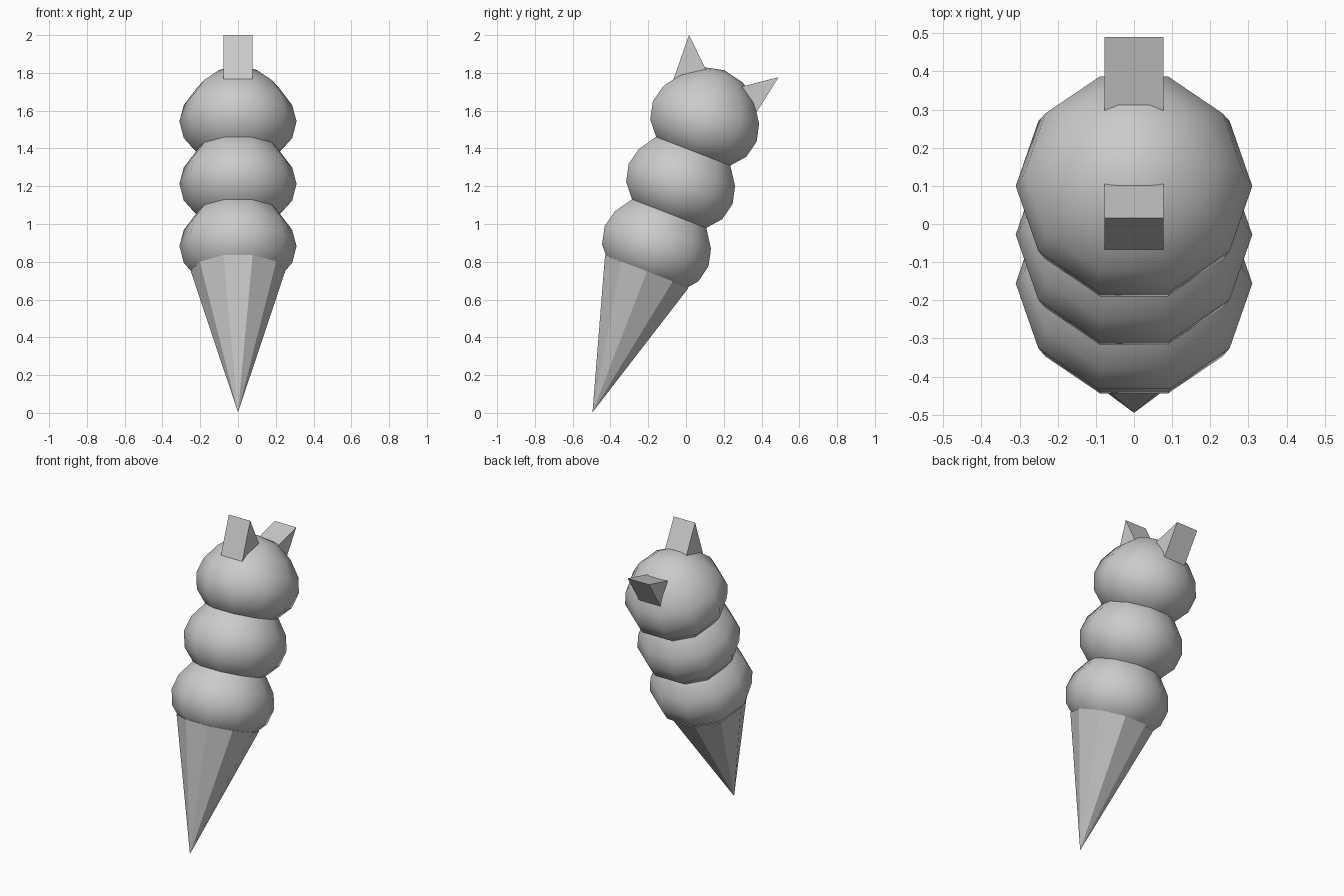
import bpy, bmesh
from math import sin, cos, pi, radians
from mathutils import Vector

if "Cube" in bpy.data.objects:
    bpy.data.objects.remove(bpy.data.objects["Cube"])

TIP = Vector((0, -0.495, 0.003))
TILT = radians(21.1)
AXIS = Vector((0, sin(TILT), cos(TILT)))
SIDE = Vector((0, cos(TILT), -sin(TILT)))
XDIR = Vector((1, 0, 0))


def finish(name, bm, smooth=False):
    bmesh.ops.recalc_face_normals(bm, faces=bm.faces)
    for f in bm.faces:
        f.smooth = smooth
    me = bpy.data.meshes.new(name)
    bm.to_mesh(me)
    bm.free()
    ob = bpy.data.objects.new(name, me)
    bpy.context.collection.objects.link(ob)


def lathe(name, profile, smooth, n=10):
    """Ten-sided revolve of (distance along axis, radius) about the leaning axis."""
    bm = bmesh.new()
    rings = []
    for s, r in profile:
        c = TIP + AXIS * s
        if r == 0:
            rings.append([bm.verts.new(c)] * n)
        else:
            rings.append([bm.verts.new(c + XDIR * r * cos(2 * pi * i / n)
                                       + SIDE * r * sin(2 * pi * i / n)) for i in range(n)])
    for a, b in zip(rings, rings[1:]):
        for i in range(n):
            j = (i + 1) % n
            bm.faces.new(list(dict.fromkeys((a[i], a[j], b[j], b[i]))))
    finish(name, bm, smooth)


def wedge(name, apex, left, right, length=0.28, half=0.077):
    """Triangular wafer: apex and two edge directions in the y-z plane."""
    bm = bmesh.new()
    p = Vector((0, *apex))
    tri = [p] + [p + Vector((0, *d)).normalized() * length for d in (left, right)]
    a, b = [[bm.verts.new(v + XDIR * x) for v in tri] for x in (-half, half)]
    bm.faces.new(a)
    bm.faces.new(b)
    for i in range(3):
        j = (i + 1) % 3
        bm.faces.new((a[i], a[j], b[j], b[i]))
    finish(name, bm)


# Wafer cone
lathe("cone", [(0, 0), (0.80, 0.25), (0.80, 0)], False)

# Stacked scoops
SCOOP = [(-0.25, 0), (-0.228, 0.119), (-0.172, 0.219), (-0.095, 0.287), (0, 0.31),
         (0.092, 0.287), (0.185, 0.221), (0.264, 0.122), (0.29, 0)]
for k, centre in enumerate((0.943, 1.297, 1.651)):
    lathe(f"scoop_{k + 1}", [(centre + s, r) for s, r in SCOOP], True)

# Wafer wedges stuck in the top scoop
wedge("front_wafer", (0.016, 2.0), (-0.074, -0.21), (0.089, -0.18))
wedge("back_wafer", (0.49, 1.777), (-0.19, -0.048), (-0.11, -0.175))
